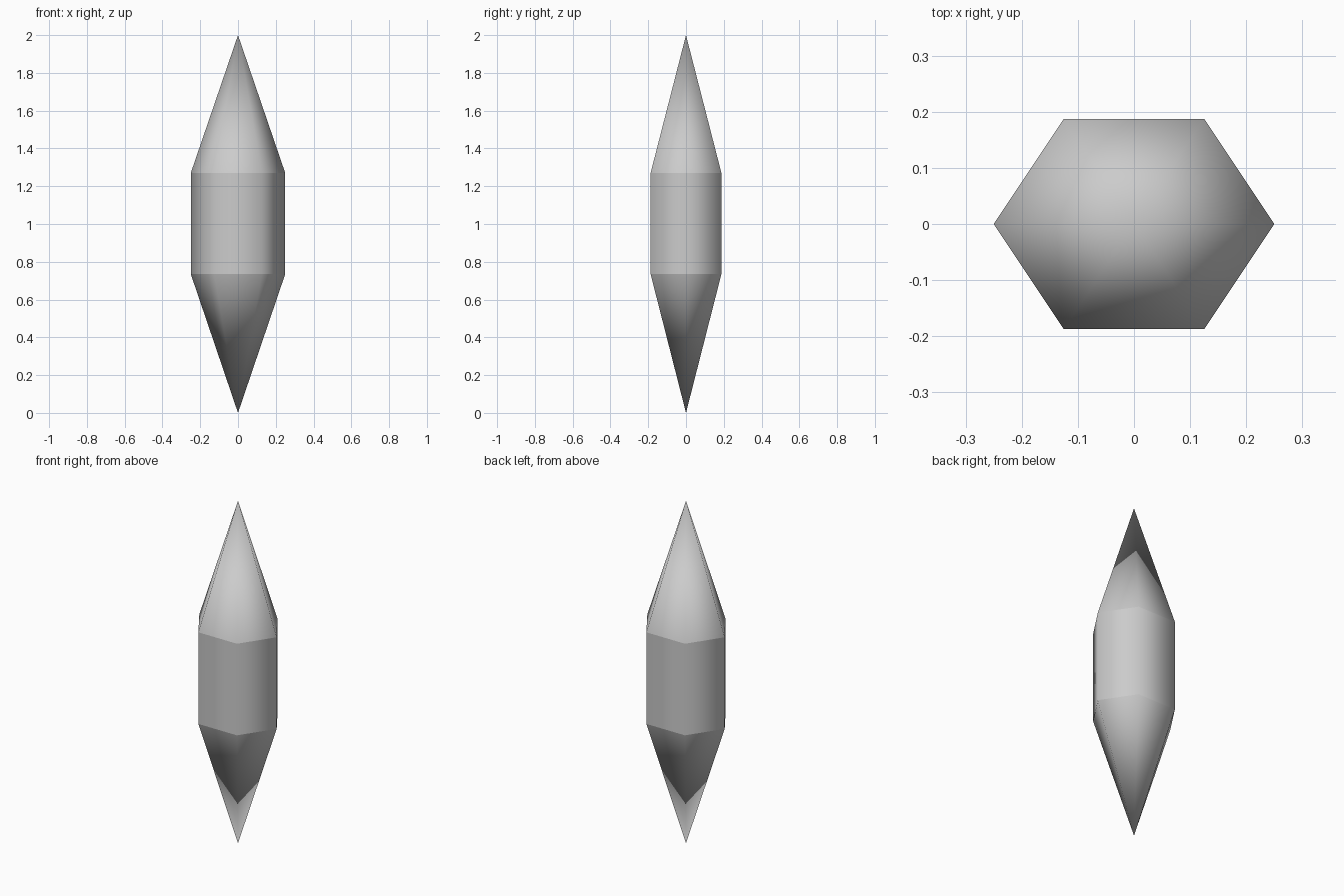
import bpy, bmesh, math

if "Cube" in bpy.data.objects:
    bpy.data.objects.remove(bpy.data.objects["Cube"])

SIDES, RX, RY = 6, 0.25, 0.2165
LOW, HIGH, TOP = 0.735, 1.27, 2.0

bm = bmesh.new()


def ring(z):
    return [bm.verts.new((RX * math.cos(2 * math.pi * i / SIDES),
                          RY * math.sin(2 * math.pi * i / SIDES), z))
            for i in range(SIDES)]


# Tips and the two rings of the hexagonal shaft
bottom_tip, top_tip = bm.verts.new((0, 0, 0)), bm.verts.new((0, 0, TOP))
low, high = ring(LOW), ring(HIGH)

# Lower point, shaft wall and upper point
for i in range(SIDES):
    j = (i + 1) % SIDES
    bm.faces.new((bottom_tip, low[j], low[i]))
    bm.faces.new((low[i], low[j], high[j], high[i]))
    bm.faces.new((high[i], high[j], top_tip))

# Smooth around each band, crisp edge where the bands meet
for f in bm.faces:
    f.smooth = True
for e in bm.edges:
    e.smooth = abs(e.verts[0].co.z - e.verts[1].co.z) > 1e-4

mesh = bpy.data.meshes.new("crystal")
bm.to_mesh(mesh)
bm.free()
bpy.context.collection.objects.link(bpy.data.objects.new("crystal", mesh))
